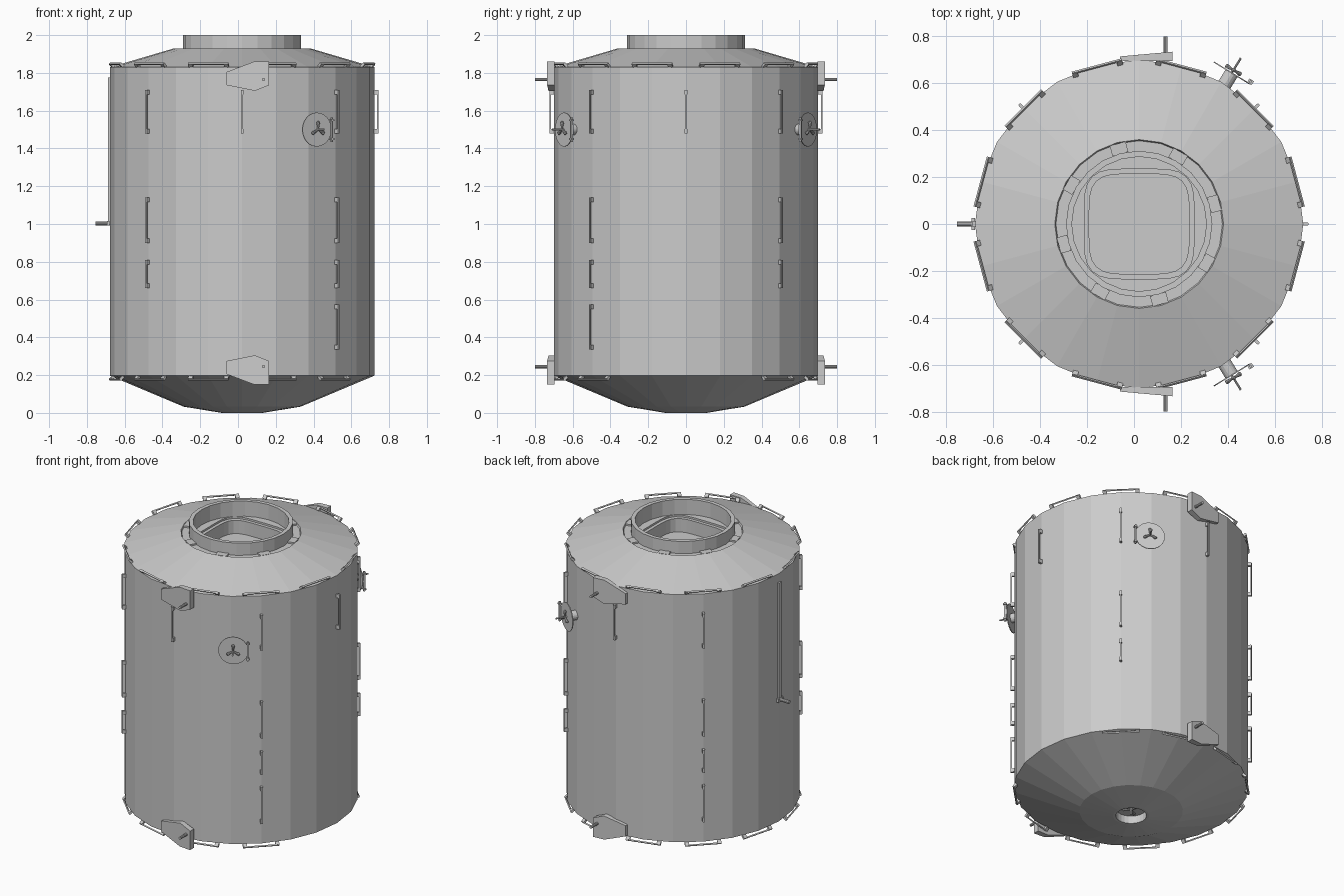
import bpy, bmesh
from math import sin, cos, pi, radians
from mathutils import Matrix, Vector

cube = bpy.data.objects.get("Cube")
if cube:
    bpy.data.objects.remove(cube, do_unlink=True)

CX = 0.022      # body axis
R = 0.70        # body radius
SIDES = 24
MID = 1.005     # mirror height for the brackets


def finish(name, bm, fix_normals=True):
    if fix_normals:
        bmesh.ops.recalc_face_normals(bm, faces=bm.faces[:])
    mesh = bpy.data.meshes.new(name)
    bm.to_mesh(mesh)
    bm.free()
    obj = bpy.data.objects.new(name, mesh)
    bpy.context.collection.objects.link(obj)
    return obj


def loft(name, loops, cap_start=False, cap_end=False):
    bm = bmesh.new()
    rings = [[bm.verts.new(p) for p in loop] for loop in loops]
    n = len(rings[0])
    for a, b in zip(rings, rings[1:]):
        for i in range(n):
            j = (i + 1) % n
            bm.faces.new((a[i], a[j], b[j], b[i]))
    if cap_start:
        bm.faces.new(rings[0][::-1])
    if cap_end:
        bm.faces.new(rings[-1])
    return finish(name, bm, False)


def circle(r, z, n=SIDES):
    return [(CX + r * cos(2 * pi * i / n), r * sin(2 * pi * i / n), z) for i in range(n)]


def rounded_square(h, z, n=2 * SIDES, power=4.5):
    pts = []
    for i in range(n):
        c, s = cos(2 * pi * i / n), sin(2 * pi * i / n)
        r = h / (abs(c) ** power + abs(s) ** power) ** (1 / power)
        pts.append((CX + r * c, r * s, z))
    return pts


def frame(deg, r, z):
    # Local x runs along the skin, y points outward, z is up
    a = radians(deg)
    m = Matrix(((sin(a), cos(a), 0), (-cos(a), sin(a), 0), (0, 0, 1))).to_4x4()
    m.translation = (CX + r * cos(a), r * sin(a), z)
    return m


def box(bm, m, centre, size):
    local = Matrix.Translation(centre) @ Matrix.Diagonal((*size, 1))
    bmesh.ops.create_cube(bm, size=1, matrix=m @ local)


def rod(bm, m, start, end, r1, r2=None, n=10):
    start, end = Vector(start), Vector(end)
    d = end - start
    turn = d.to_track_quat('Z', 'Y').to_matrix().to_4x4()
    bmesh.ops.create_cone(bm, cap_ends=True, segments=n, radius1=r1,
                          radius2=r1 if r2 is None else r2, depth=d.length,
                          matrix=m @ Matrix.Translation((start + end) / 2) @ turn)


def handrail(name, m, length):
    # Bar along local x, standing off along local y on two feet
    bm = bmesh.new()
    box(bm, m, (0, 0.019, 0), (length, 0.008, 0.01))
    for side in (-1, 1):
        x = side * (length / 2 - 0.012)
        box(bm, m, (x, 0.008, 0), (0.024, 0.024, 0.014))
    finish(name, bm)


def petals(bm, m, reach):
    # Three grip arms around local y
    for k in range(3):
        a = radians(90 + 120 * k)
        tip = (reach * cos(a), 0.012, reach * sin(a))
        rod(bm, m, (0, 0.012, 0), tip, 0.004, 0.009)
        bmesh.ops.create_icosphere(bm, subdivisions=1, radius=0.011,
                                   matrix=m @ Matrix.Translation(tip))


# Pressure shell: bottom recess, lower cone, wall, upper cone and collar
profile = [(0.092, 0.05), (0.092, 0.0), (0.108, 0.0), (0.31, 0.033), (R, 0.197),
           (R, 1.83), (0.36, 1.93), (0.355, 1.92), (0.312, 1.92), (0.312, 2.0),
           (0.287, 2.0), (0.287, 1.9)]
loft("pressure_shell", [circle(r, z) for r, z in profile], cap_start=True)

# Hatch set down inside the collar
loft("hatch", [circle(0.288, 1.9, 2 * SIDES), rounded_square(0.234, 1.9),
               rounded_square(0.234, 1.888), rounded_square(0.213, 1.888),
               rounded_square(0.213, 1.8)], cap_end=True)

# Lugs around the collar
for k in range(8):
    bm = bmesh.new()
    box(bm, frame(15 + 45 * k, 0.332, 1.924), (0, 0, 0), (0.07, 0.045, 0.012))
    finish("collar_lug", bm)

# Vertical handrails: z centre and length of each row
top_row, mid_row, short_row, low_row = (1.595, 0.23), (1.02, 0.24), (0.735, 0.15), (0.455, 0.24)
upright = Matrix.Rotation(pi / 2, 4, 'Y')
three = (top_row, mid_row, short_row)
columns = {45: three, 225: three, 135: three + (low_row,), 315: three + (low_row,),
           0: (top_row,), 90: (top_row,), 270: (top_row,)}
for deg, rows in columns.items():
    for z, length in rows:
        handrail("vertical_handrail", frame(deg, R, z) @ upright, length)

# Rim handrails, tilted away from the wall
for k in range(12):
    deg = 15 + 30 * k
    tilt = Matrix.Rotation(radians(45), 4, 'X')
    handrail("top_rim_handrail", frame(deg, 0.682, 1.835) @ tilt, 0.22)
    if deg not in (15, 345):
        handrail("bottom_rim_handrail", frame(deg, 0.682, 0.19) @ tilt.inverted(), 0.22)

# Wedge brackets with pins, front and back, top and bottom
outline = [(-0.06, 1.735), (-0.06, 1.805), (0.085, 1.86), (0.165, 1.86),
           (0.165, 1.735), (0.09, 1.705)]
for side, where in ((-1, "front"), (1, "back")):
    for flip, level in ((1, "top"), (-1, "bottom")):
        bm = bmesh.new()
        inner, outer = [], []
        for x, z in outline:
            zz = MID + flip * (z - MID)
            inner.append(bm.verts.new((x, side * 0.695, zz)))
            outer.append(bm.verts.new((x, side * (0.72 + 0.09 * x), zz)))
        bm.faces.new(inner)
        bm.faces.new(outer)
        for i in range(len(outline)):
            j = i - 1
            bm.faces.new((inner[i], inner[j], outer[j], outer[i]))
        z = MID + flip * 0.76
        rod(bm, Matrix(), (0.135, side * 0.72, z), (0.135, side * 0.8, z), 0.009)
        finish(f"{where}_{level}_bracket", bm)

# Grapple fixtures: stem, disc, pin, grip arms and a side target
for side, where in ((-1, "front"), (1, "back")):
    m = frame(side * 58.5, 0, 1.5)
    bm = bmesh.new()
    rod(bm, m, (0, 0.67, 0), (0, 0.755, 0), 0.03, n=16)
    rod(bm, m, (0, 0.753, 0), (0, 0.758, 0), 0.09, n=24)
    rod(bm, m, (0, 0.755, 0), (0, 0.83, 0), 0.005)
    petals(bm, m @ Matrix.Translation((0, 0.758, 0)), 0.035)
    box(bm, m, (side * 0.088, 0.765, 0), (0.008, 0.012, 0.13))
    for z in (-0.05, 0.05):
        box(bm, m, (side * 0.088, 0.765, z), (0.022, 0.02, 0.008))
    finish(f"{where}_grapple_fixture", bm)

# Grip arms in the bottom recess
bm = bmesh.new()
down = Matrix.Translation((CX, 0, 0.05)) @ Matrix.Rotation(-pi / 2, 4, 'X')
rod(bm, down, (0, 0, 0), (0, 0.04, 0), 0.006)
petals(bm, down, 0.045)
finish("bottom_grip", bm)

# Long conduit and its spigot on the right side
bm = bmesh.new()
m = frame(180, R, 0)
box(bm, m, (0, 0.002, 1.385), (0.026, 0.018, 0.78))
rod(bm, m, (0, -0.01, 1.003), (0, 0.077, 1.003), 0.011)
box(bm, m, (0, 0.008, 1.003), (0.05, 0.014, 0.024))
finish("side_conduit", bm)
